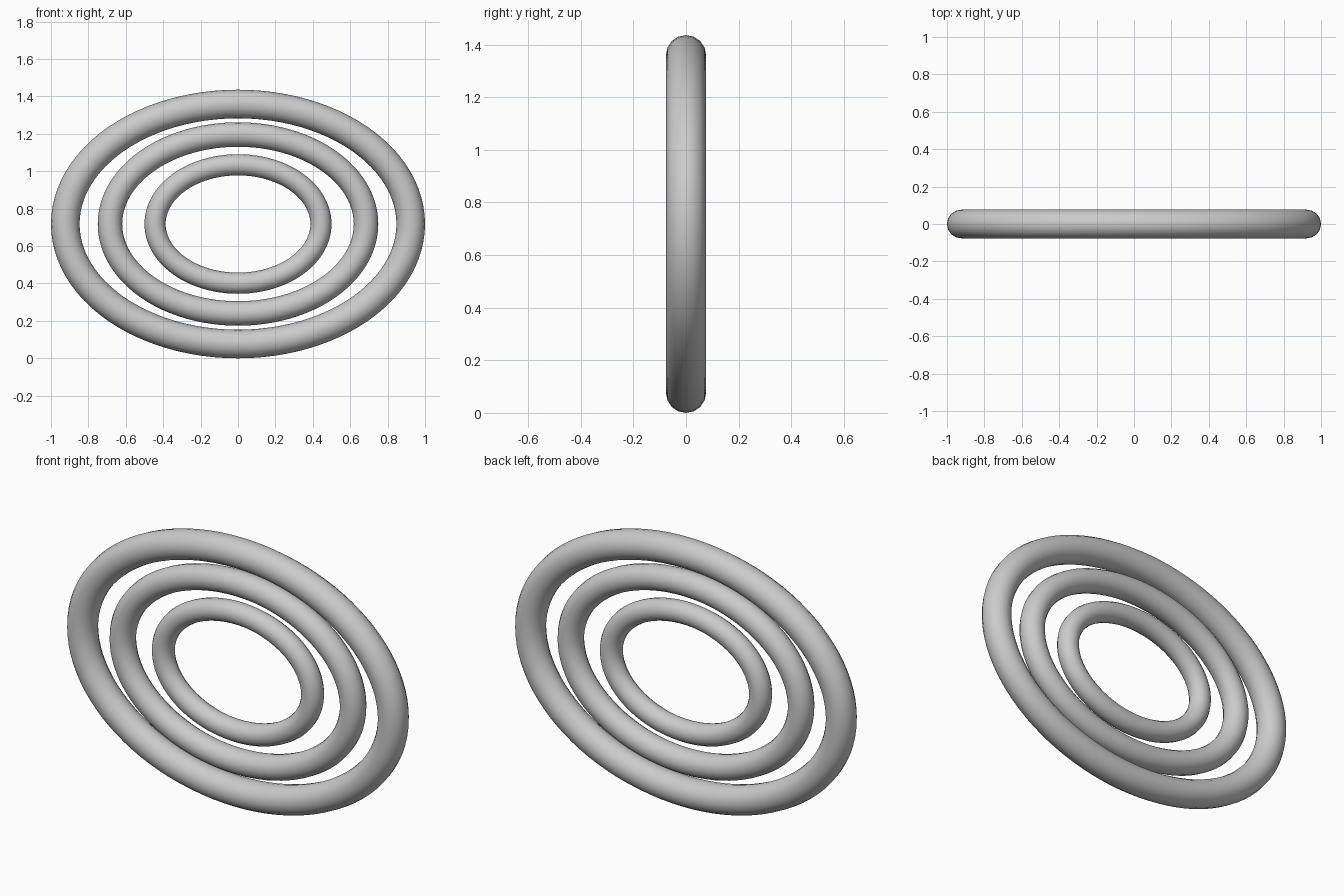
import bpy
from math import sin, cos, pi

if "Cube" in bpy.data.objects:
    bpy.data.objects.remove(bpy.data.objects["Cube"])

CENTRE_Z = 0.718
STEPS = 96


def oval_ring(name, half_width, half_height, tube):
    """Round tube swept along an upright ellipse; sizes are outer extents."""
    curve = bpy.data.curves.new(name, 'CURVE')
    curve.dimensions = '3D'
    curve.twist_mode = 'MINIMUM'
    curve.bevel_depth = tube
    curve.bevel_resolution = 6
    path = curve.splines.new('POLY')
    path.points.add(STEPS - 1)
    path.use_cyclic_u = True
    path.use_smooth = True
    for i, p in enumerate(path.points):
        a = 2 * pi * i / STEPS
        p.co = ((half_width - tube) * cos(a), 0,
                CENTRE_Z + (half_height - tube) * sin(a), 1)
    ring = bpy.data.objects.new(name, curve)
    bpy.context.collection.objects.link(ring)

    # Turn the swept tube into a mesh
    bpy.ops.object.select_all(action='DESELECT')
    ring.select_set(True)
    bpy.context.view_layer.objects.active = ring
    bpy.ops.object.convert(target='MESH')
    bpy.ops.object.shade_smooth()


# Three nested rings, outside to inside
oval_ring("outer_ring", 1.0, 0.718, 0.0765)
oval_ring("middle_ring", 0.75, 0.544, 0.0655)
oval_ring("inner_ring", 0.50, 0.373, 0.0565)
